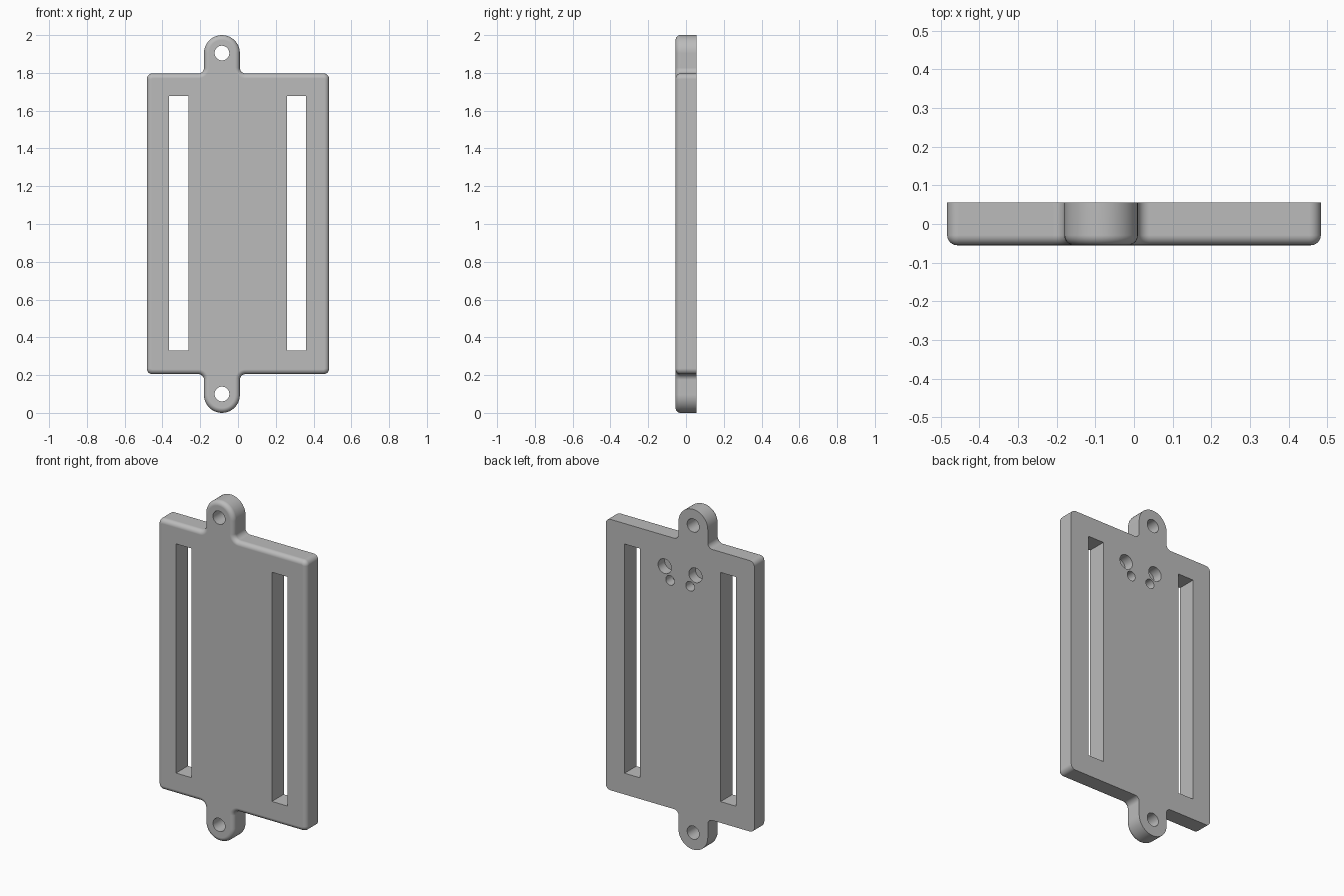
import bpy, bmesh, math
from mathutils import Vector, Matrix

if "Cube" in bpy.data.objects:
    bpy.data.objects.remove(bpy.data.objects["Cube"], do_unlink=True)

HALF_W, BOTTOM, TOP = 0.483, 0.205, 1.797
HALF_T, ROUND = 0.055, 0.026
TAB_X, TAB_R = -0.085, 0.095
CORNER_R, FILLET_R = 0.03, 0.03

grey = bpy.data.materials.new("grey plastic")
grey.use_nodes = True
colour = (0.5, 0.5, 0.5, 1)
grey.diffuse_color = colour
grey.node_tree.nodes["Principled BSDF"].inputs["Base Color"].default_value = colour


def make_object(name, bm):
    bmesh.ops.recalc_face_normals(bm, faces=bm.faces)
    mesh = bpy.data.meshes.new(name)
    bm.to_mesh(mesh)
    bm.free()
    mesh.materials.append(grey)
    obj = bpy.data.objects.new(name, mesh)
    bpy.context.collection.objects.link(obj)
    return obj


# Outline corners, anticlockwise from the lower left: x, z, radius
left, right = TAB_X - TAB_R, TAB_X + TAB_R
lower = [(-HALF_W, BOTTOM, CORNER_R), (left, BOTTOM, FILLET_R), (left, 0, TAB_R),
         (right, 0, TAB_R), (right, BOTTOM, FILLET_R), (HALF_W, BOTTOM, CORNER_R)]
upper = [(x, TOP if z else 2, r) for x, z, r in reversed(lower)]
corners = lower + upper


def outline(inset, steps=10):
    """Rounded outline, moved inward by the inset."""
    points = []
    for i, (x, z, r) in enumerate(corners):
        here = Vector((x, z))
        a = (here - Vector(corners[i - 1][:2])).normalized()
        b = (Vector(corners[(i + 1) % len(corners)][:2]) - here).normalized()
        turn = 1 if a.x * b.y - a.y * b.x > 0 else -1
        centre = here + (b - a) * r
        radius = r - turn * inset
        for k in range(steps + 1):
            t = k / steps * math.pi / 2
            points.append(centre + (a * math.sin(t) - b * math.cos(t)) * radius)
    return points


# Plate with end tabs: straight back edge, rounded front edge
bm = bmesh.new()
levels = [(HALF_T, 0)]
for k in range(7):
    t = k / 6 * math.pi / 2
    levels.append((-HALF_T + ROUND * (1 - math.sin(t)), ROUND * (1 - math.cos(t))))
rings = [[bm.verts.new((p.x, y, p.y)) for p in outline(d)] for y, d in levels]
for r0, r1 in zip(rings, rings[1:]):
    for i in range(len(r0)):
        bm.faces.new((r0[i - 1], r0[i], r1[i], r1[i - 1]))
bm.faces.new(rings[0])
bm.faces.new(rings[-1])
bmesh.ops.remove_doubles(bm, verts=bm.verts, dist=1e-5)
plate = make_object("mounting_plate", bm)

# Cutter for the slots, screw holes and blind holes
bm = bmesh.new()


def cut_box(x, z, w, h):
    m = Matrix.Translation((x, 0, z)) @ Matrix.Diagonal((w, 0.4, h, 1))
    bmesh.ops.create_cube(bm, size=1, matrix=m)


def cut_hole(x, z, r, y_from):
    m = Matrix.Translation((x, y_from + 0.2, z)) @ Matrix.Rotation(math.pi / 2, 4, "X")
    bmesh.ops.create_cone(bm, cap_ends=True, segments=40, radius1=r, radius2=r,
                          depth=0.4, matrix=m)


for x in (-0.314, 0.31):
    cut_box(x, 1.003, 0.102, 1.347)
for z in (0.1, 1.905):
    cut_hole(TAB_X, z, 0.039, -0.2)
for side in (-1, 1):
    cut_hole(side * 0.1, 1.616, 0.043, HALF_T - 0.06)
    cut_hole(side * 0.065, 1.542, 0.028, HALF_T - 0.06)
cutter = make_object("hole_cutter", bm)
cutter.hide_render = True

cut = plate.modifiers.new("holes", "BOOLEAN")
cut.operation = "DIFFERENCE"
cut.solver = "EXACT"
cut.object = cutter

bpy.ops.object.select_all(action="DESELECT")
plate.select_set(True)
bpy.context.view_layer.objects.active = plate
bpy.ops.object.modifier_apply(modifier=cut.name)
bpy.data.objects.remove(cutter, do_unlink=True)

# Smooth rounded edges, flat broad faces
bpy.ops.object.shade_smooth_by_angle(angle=math.radians(35))
weighted = plate.modifiers.new("flat_faces", "WEIGHTED_NORMAL")
weighted.keep_sharp = True
